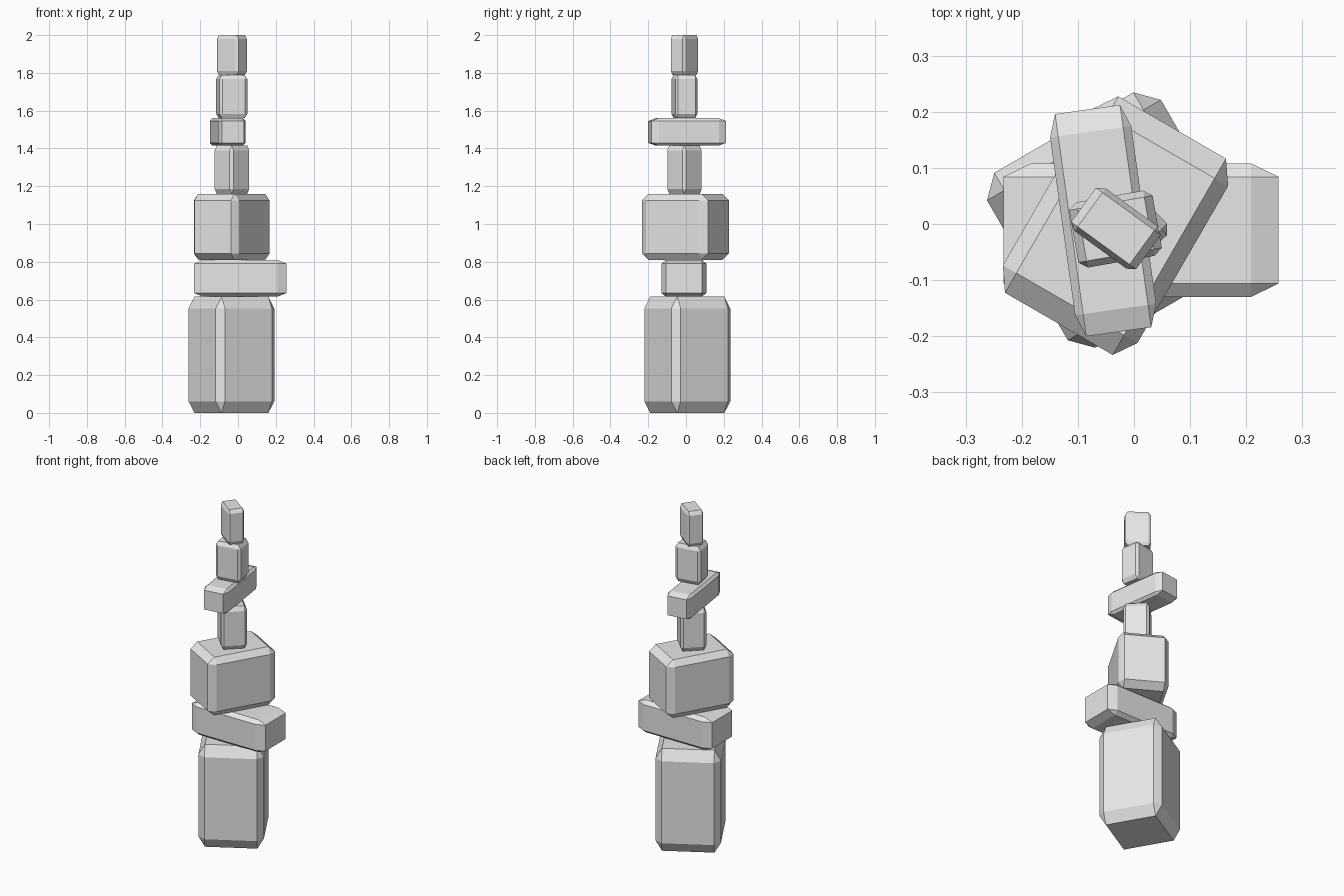
import bpy
import math

cube = bpy.data.objects.get("Cube")
if cube:
    bpy.data.objects.remove(cube, do_unlink=True)

# Single plain grey
grey = bpy.data.materials.new("stone_grey")
grey.use_nodes = True
grey.diffuse_color = (0.8, 0.8, 0.8, 1)
grey.node_tree.nodes["Principled BSDF"].inputs["Base Color"].default_value = grey.diffuse_color


def add_block(name, centre, size, bottom, top, turn):
    """Chamfered block: each chamfer is a tenth of the side it cuts."""
    bpy.ops.mesh.primitive_cube_add(size=1, location=(*centre, (bottom + top) / 2))
    block = bpy.context.object
    block.name = name
    block.scale = (*size, top - bottom)
    block.rotation_euler.z = math.radians(turn)
    block.data.materials.append(grey)
    # The bevel acts on the unit cube, so it stretches with the block
    bevel = block.modifiers.new("chamfer", 'BEVEL')
    bevel.width = 0.1
    bevel.segments = 1


# Blocks from the ground up: name, centre, width and depth, top height, turn
blocks = [
    ("base_block", (-0.035, 0.007), (0.358, 0.36), 0.615, 30),
    ("wide_slab", (0.0125, -0.011), (0.49, 0.238), 0.81, 0),
    ("large_block", (-0.033, -0.003), (0.277, 0.404), 1.16, -30),
    ("narrow_post", (-0.032, -0.008), (0.143, 0.143), 1.415, 44),
    ("long_slab", (-0.055, 0.006), (0.146, 0.4), 1.56, 8),
    ("upper_block", (-0.033, -0.009), (0.151, 0.118), 1.79, 10),
    ("top_block", (-0.032, -0.008), (0.143, 0.094), 2.0, -36),
]
bottom = 0
for name, centre, size, top, turn in blocks:
    add_block(name, centre, size, bottom, top, turn)
    bottom = top
